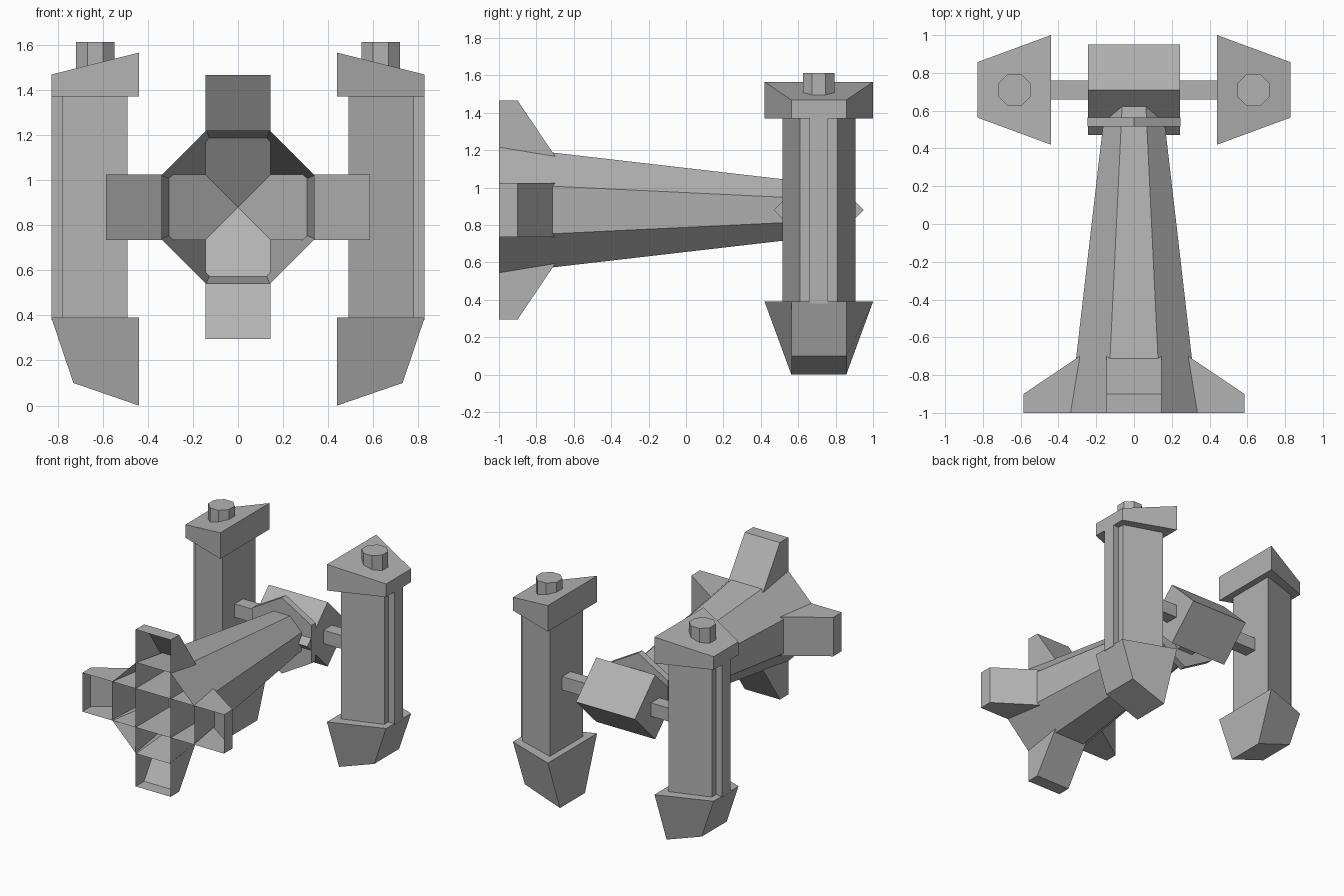
import bpy, bmesh, math

cube = bpy.data.objects.get("Cube")
if cube:
    bpy.data.objects.remove(cube, do_unlink=True)

grey = bpy.data.materials.new("hull grey")
grey.use_nodes = True
colour = (0.45, 0.45, 0.45, 1)
grey.diffuse_color = colour
grey.node_tree.nodes["Principled BSDF"].inputs["Base Color"].default_value = colour

MID_Z = 0.88     # height of the hull axis
POD_Y = 0.71     # depth of the pod axis


def loft(name, rings, caps=(True, True)):
    """Join matching rings of points with quads and close the chosen ends."""
    bm = bmesh.new()
    loops = [[bm.verts.new(p) for p in ring] for ring in rings]
    n = len(loops[0])
    for a, b in zip(loops, loops[1:]):
        for i in range(n):
            j = (i + 1) % n
            bm.faces.new((a[i], a[j], b[j], b[i]))
    for loop, closed in zip((loops[0], loops[-1]), caps):
        if closed:
            bm.faces.new(loop)
    bmesh.ops.recalc_face_normals(bm, faces=bm.faces)
    mesh = bpy.data.meshes.new(name)
    bm.to_mesh(mesh)
    bm.free()
    mesh.materials.append(grey)
    obj = bpy.data.objects.new(name, mesh)
    bpy.context.collection.objects.link(obj)
    return obj


def box(name, x, y, z):
    ring = [(x[0], y[0]), (x[1], y[0]), (x[1], y[1]), (x[0], y[1])]
    return loft(name, [[(a, b, h) for a, b in ring] for h in z])


def polygon(sides, radius, turn=0):
    return [(radius * math.cos(turn + math.tau * i / sides),
             radius * math.sin(turn + math.tau * i / sides)) for i in range(sides)]


def wedge(side, x_in, half_in, x_out, half_out, z_in, z_out):
    """Trapezoid ring, wide on the inner side, with its own height on each side."""
    return [(side * x_in, POD_Y - half_in, z_in), (side * x_out, POD_Y - half_out, z_out),
            (side * x_out, POD_Y + half_out, z_out), (side * x_in, POD_Y + half_in, z_in)]


# Hull: tapered octagonal tube, open at the front
def hull_ring(y, apothem):
    ring = polygon(8, apothem / math.cos(math.pi / 8), math.pi / 8)
    return [(x, y, MID_Z + z) for x, z in ring]


loft("hull", [hull_ring(-1, 0.34), hull_ring(0.66, 0.148)], (False, True))

# Crossed intake scoops: thin-walled, open at the front, pointed at the back
profile = [(-1, 0.585), (-0.9, 0.585), (-0.506, 0), (-0.9, -0.585), (-1, -0.585)]
for name, upright in (("upright_scoop", True), ("level_scoop", False)):
    rings = []
    for w in (-0.145, 0.145):
        rings.append([(w, y, MID_Z + r) if upright else (r, y, MID_Z + w) for y, r in profile])
    scoop = loft(name, rings)
    bm = bmesh.new()
    bm.from_mesh(scoop.data)
    mouth = [f for f in bm.faces if all(v.co.y < -0.99 for v in f.verts)]
    bmesh.ops.delete(bm, geom=mouth, context='FACES_ONLY')
    bm.to_mesh(scoop.data)
    bm.free()

# Collar at the back of the hull
hexagon = polygon(6, 0.283, math.pi / 2)
loft("collar", [[(x, y, MID_Z + z) for x, z in hexagon] for y in (0.515, 0.565)])

# Engine block: square bar turned on edge
diamond = polygon(4, 0.24)
loft("engine_block", [[(x, POD_Y + y, MID_Z + z) for y, z in diamond] for x in (-0.243, 0.243)])

# Side pods
for side, tag in ((1, "left"), (-1, "right")):
    box(tag + "_strut", sorted((side * 0.2, side * 0.52)),
        (POD_Y - 0.05, POD_Y + 0.05), (MID_Z - 0.05, MID_Z + 0.05))
    loft(tag + "_pillar", [wedge(side, 0.49, 0.195, 0.78, 0.1, z, z) for z in (0.38, 1.38)])
    box(tag + "_rail", sorted((side * 0.77, side * 0.828)),
        (POD_Y - 0.05, POD_Y + 0.05), (0.38, 1.38))
    loft(tag + "_cap", [wedge(side, 0.44, 0.29, 0.828, 0.147, 1.37, 1.37),
                        wedge(side, 0.44, 0.29, 0.828, 0.147, 1.565, 1.468)])
    foot = loft(tag + "_foot", [wedge(side, 0.44, 0.147, 0.73, 0.147, 0, 0.1),
                                wedge(side, 0.44, 0.29, 0.828, 0.147, 0.39, 0.39)])
    bpy.ops.object.select_all(action='DESELECT')
    foot.select_set(True)
    bpy.context.view_layer.objects.active = foot
    bpy.ops.object.shade_smooth_by_angle(angle=math.radians(35))
    knob = polygon(8, 0.092, math.pi / 8)
    loft(tag + "_knob", [[(side * 0.633 + x, POD_Y + y, z) for x, y in knob] for z in (1.45, 1.612)])
